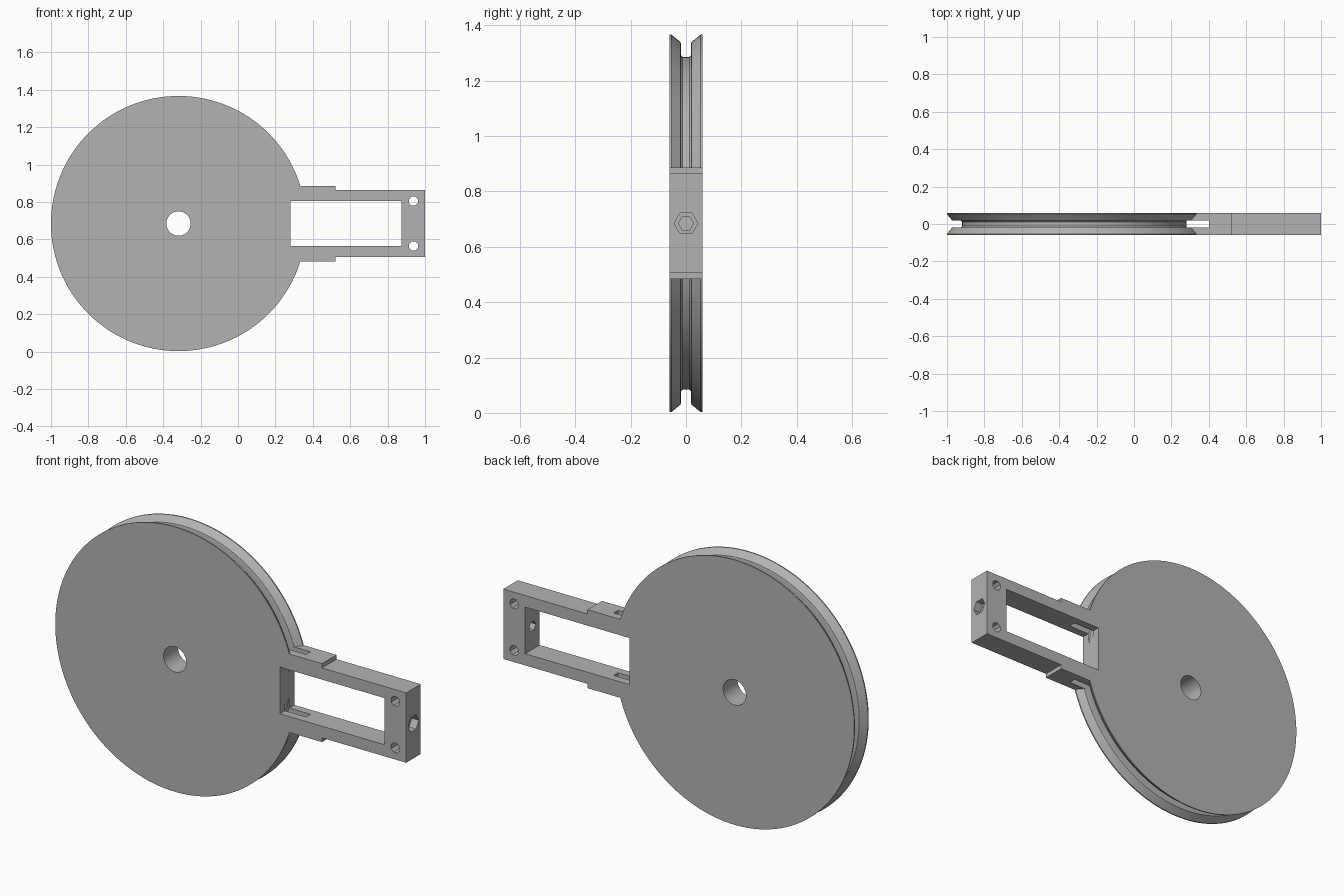
import bpy, bmesh, math
from mathutils import Matrix, Vector

if "Cube" in bpy.data.objects:
    bpy.data.objects.remove(bpy.data.objects["Cube"])

CX, CZ = -0.318, 0.685      # wheel axis
HALF = 0.059                # half thickness
SLOT = 0.018                # half width of the rope slot

grey = bpy.data.materials.new("plain grey")
grey.diffuse_color = (0.45, 0.45, 0.45, 1)
grey.use_nodes = True
grey.node_tree.nodes["Principled BSDF"].inputs["Base Color"].default_value = grey.diffuse_color


def finish(bm, name):
    bmesh.ops.recalc_face_normals(bm, faces=bm.faces)
    mesh = bpy.data.meshes.new(name)
    bm.to_mesh(mesh)
    bm.free()
    mesh.materials.append(grey)
    ob = bpy.data.objects.new(name, mesh)
    bpy.context.collection.objects.link(ob)
    return ob


def box(name, x0, x1, y, z0, z1):
    bm = bmesh.new()
    m = Matrix.Translation(((x0 + x1) / 2, 0, (z0 + z1) / 2)) @ Matrix.Diagonal((x1 - x0, 2 * y, z1 - z0, 1))
    bmesh.ops.create_cube(bm, size=1, matrix=m)
    return finish(bm, name)


def rod(name, centre, axis, radius, depth, sides, turn=0.0):
    bm = bmesh.new()
    rot = Vector(axis).to_track_quat('Z', 'Y').to_matrix().to_4x4()
    bmesh.ops.create_cone(bm, cap_ends=True, segments=sides, radius1=radius, radius2=radius, depth=depth,
                          matrix=Matrix.Translation(centre) @ rot @ Matrix.Rotation(turn, 4, 'Z'))
    return finish(bm, name)


def combine(ob, other, operation):
    mod = ob.modifiers.new("combine", 'BOOLEAN')
    mod.operation, mod.object, mod.solver = operation, other, 'EXACT'
    bpy.context.view_layer.objects.active = ob
    bpy.ops.object.modifier_apply(modifier=mod.name)
    bpy.data.objects.remove(other)


# grooved wheel with a central bore, as a closed ring profile spun around y
half = [(0.065, HALF), (0.682, HALF), (0.682, 0.053), (0.655, 0.02), (0.648, SLOT), (0.607, SLOT), (0.601, 0.012)]
profile = half + [(r, -y) for r, y in reversed(half)]
SEGMENTS = 144
bm = bmesh.new()
rings = []
for i in range(SEGMENTS):
    a = 2 * math.pi * i / SEGMENTS
    rings.append([bm.verts.new((CX + r * math.cos(a), y, CZ + r * math.sin(a))) for r, y in profile])
n = len(profile)
for i in range(SEGMENTS):
    p, q = rings[i], rings[(i + 1) % SEGMENTS]
    for j in range(n):
        bm.faces.new((p[j], p[(j + 1) % n], q[(j + 1) % n], q[j]))
wheel = finish(bm, "wheel")

# handle frame: narrow bar with a wider shoulder beside the wheel
outline = [(0.2, 0.202), (0.52, 0.202), (0.52, 0.18), (1.0, 0.18)]
outline += [(x, -z) for x, z in reversed(outline)]
bm = bmesh.new()
face = bm.faces.new([bm.verts.new((x, -HALF, CZ + z)) for x, z in outline])
ext = bmesh.ops.extrude_face_region(bm, geom=[face])
bmesh.ops.translate(bm, vec=(0, 2 * HALF, 0), verts=[v for v in ext["geom"] if isinstance(v, bmesh.types.BMVert)])
body = finish(bm, "pulley_with_handle")

# rope slot through the shoulder, then the wheel joins the handle
combine(body, box("slot_cutter", 0.1, 0.4, SLOT, 0.3, 1.1), 'DIFFERENCE')
combine(body, wheel, 'UNION')

# rectangular window
combine(body, box("window_cutter", 0.28, 0.875, 0.2, CZ - 0.12, CZ + 0.12), 'DIFFERENCE')

# screw holes through the end block
for side in (-1, 1):
    combine(body, rod("screw_cutter", (0.938, 0, CZ + side * 0.12), (0, 1, 0), 0.026, 0.4, 8, math.pi / 8), 'DIFFERENCE')

# hexagonal recess and through hole in the handle end
combine(body, rod("hole_cutter", (0.95, 0, CZ), (1, 0, 0), 0.027, 0.3, 6, math.pi / 2), 'DIFFERENCE')
combine(body, rod("nut_cutter", (1.0, 0, CZ), (1, 0, 0), 0.043, 0.08, 6, math.pi / 2), 'DIFFERENCE')

bpy.ops.object.select_all(action='DESELECT')
body.select_set(True)
bpy.context.view_layer.objects.active = body
bpy.ops.object.shade_smooth_by_angle(angle=math.radians(25))
